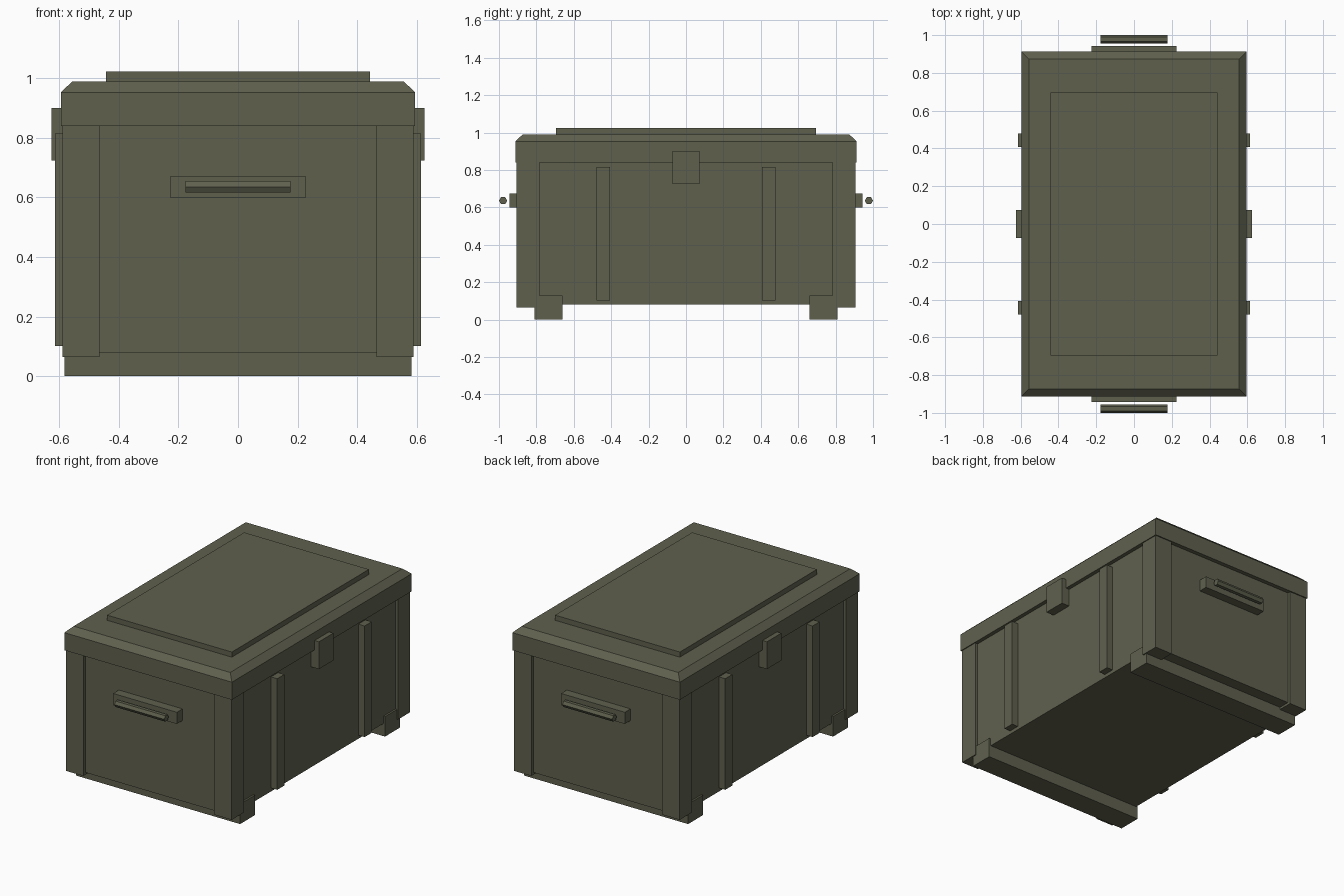
import bpy, bmesh, math

if "Cube" in bpy.data.objects:
    bpy.data.objects.remove(bpy.data.objects["Cube"])

olive = bpy.data.materials.new("olive drab")
olive.diffuse_color = (0.115, 0.118, 0.076, 1)
olive.use_nodes = True
olive.node_tree.nodes["Principled BSDF"].inputs["Base Color"].default_value = olive.diffuse_color


def finish(name, bm):
    bmesh.ops.recalc_face_normals(bm, faces=bm.faces)
    mesh = bpy.data.meshes.new(name)
    bm.to_mesh(mesh)
    bm.free()
    mesh.materials.append(olive)
    ob = bpy.data.objects.new(name, mesh)
    bpy.context.collection.objects.link(ob)
    return ob


def box(name, x, y, z):
    """Box from (min, max) ranges."""
    bm = bmesh.new()
    bmesh.ops.create_cube(bm, size=1)
    for v in bm.verts:
        v.co = [r[0] if c < 0 else r[1] for c, r in zip(v.co, (x, y, z))]
    return finish(name, bm)


def span(sign, a, b):
    return tuple(sorted((sign * a, sign * b)))


# Main body, recessed between the corner posts
box("body", (-0.57, 0.57), (-0.885, 0.885), (0.08, 0.85))

# Lid: straight rim with a chamfered top edge
bm = bmesh.new()
rings = []
for hx, hy, z in ((0.595, 0.912, 0.84), (0.595, 0.912, 0.953), (0.556, 0.873, 0.99)):
    rings.append([bm.verts.new((sx * hx, sy * hy, z))
                  for sx, sy in ((-1, -1), (1, -1), (1, 1), (-1, 1))])
for low, high in zip(rings, rings[1:]):
    for i in range(4):
        j = (i + 1) % 4
        bm.faces.new((low[i], low[j], high[j], high[i]))
bm.faces.new(rings[0])
bm.faces.new(rings[-1])
finish("lid", bm)
box("lid_panel", (-0.443, 0.443), (-0.695, 0.695), (0.98, 1.023))

for sx, side in ((-1, "left"), (1, "right")):
    # Corner posts and side ribs
    for sy, end in ((-1, "front"), (1, "back")):
        box(f"corner_post_{end}_{side}", span(sx, 0.465, 0.589),
            span(sy, 0.782, 0.905), (0.065, 0.845))
        box(f"side_rib_{end}_{side}", span(sx, 0.56, 0.614),
            span(sy, 0.407, 0.479), (0.102, 0.815))
    # Latch over the lid seam
    box(f"latch_{side}", span(sx, 0.566, 0.626), (-0.073, 0.073), (0.725, 0.90))

for sy, end in ((-1, "front"), (1, "back")):
    # Runner under the crate
    box(f"runner_{end}", (-0.582, 0.582), span(sy, 0.66, 0.81), (0, 0.128))
    # Handle mount and six-sided grip bar
    box(f"handle_mount_{end}", (-0.226, 0.226), span(sy, 0.87, 0.943), (0.598, 0.673))
    bm = bmesh.new()
    pts = [(sy * 0.978 + 0.022 * math.cos(i * math.pi / 3),
            0.636 + 0.022 * math.sin(i * math.pi / 3)) for i in range(6)]
    a, b = [[bm.verts.new((x, y, z)) for y, z in pts] for x in (-0.177, 0.177)]
    bm.faces.new(a)
    bm.faces.new(b)
    for i in range(6):
        j = (i + 1) % 6
        bm.faces.new((a[i], a[j], b[j], b[i]))
    finish(f"handle_grip_{end}", bm)
